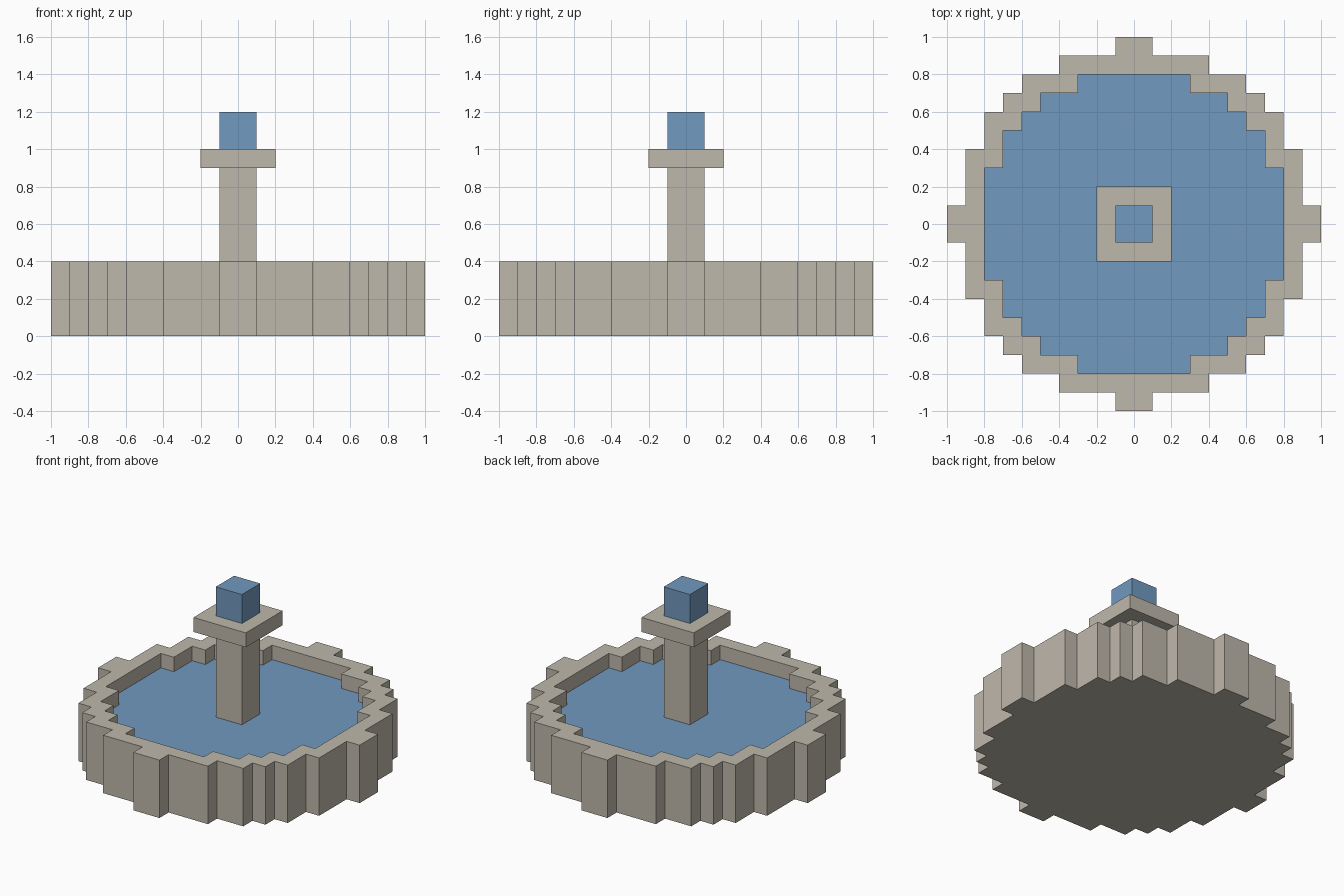
import bpy
import bmesh
from mathutils import Vector

cube = bpy.data.objects.get("Cube")
if cube:
    bpy.data.objects.remove(cube, do_unlink=True)


def make_material(name, rgb):
    mat = bpy.data.materials.new(name)
    mat.use_nodes = True
    mat.diffuse_color = (*rgb, 1)
    mat.node_tree.nodes["Principled BSDF"].inputs["Base Color"].default_value = (*rgb, 1)
    return mat


stone = make_material("pale stone", (0.52, 0.479, 0.407))
water = make_material("blue water", (0.165, 0.319, 0.52))


def stepped_outline(corners):
    """Counter-clockwise stepped ring from the outer corners of one quadrant."""
    quarter = []
    for i, (x, y) in enumerate(corners):
        quarter.append((x, y))
        if i + 1 < len(corners):
            quarter.append((corners[i + 1][0], y))
    ring = []
    for _ in range(4):
        ring += quarter
        quarter = [(-y, x) for x, y in quarter]
    return ring


def square(half):
    return stepped_outline([(half, half)])


def wall(bm, ring, low, high):
    """Upright wall facing outward, or inward when low is above high."""
    a = [bm.verts.new((x, y, low)) for x, y in ring]
    b = [bm.verts.new((x, y, high)) for x, y in ring]
    for i in range(len(ring)):
        j = (i + 1) % len(ring)
        bm.faces.new((a[i], a[j], b[j], b[i]))


def cap(bm, z, up, ring, hole=None):
    """Level face, with an optional hole."""
    edges = []
    for loop in filter(None, (ring, hole)):
        verts = [bm.verts.new((x, y, z)) for x, y in loop]
        edges += [bm.edges.new((v, verts[i - 1])) for i, v in enumerate(verts)]
    normal = Vector((0, 0, 1 if up else -1))
    filled = bmesh.ops.triangle_fill(bm, edges=edges, use_beauty=True, normal=normal)
    for face in filled["geom"]:
        if isinstance(face, bmesh.types.BMFace):
            face.normal_update()
            if face.normal.dot(normal) < 0:
                face.normal_flip()


def build(name, mat, walls=(), caps=()):
    bm = bmesh.new()
    for args in walls:
        wall(bm, *args)
    for args in caps:
        cap(bm, *args)
    bmesh.ops.remove_doubles(bm, verts=bm.verts, dist=0.0001)
    mesh = bpy.data.meshes.new(name)
    bm.to_mesh(mesh)
    bm.free()
    mesh.materials.append(mat)
    obj = bpy.data.objects.new(name, mesh)
    bpy.context.collection.objects.link(obj)


# Outlines of each part
outer = stepped_outline([(1, .1), (.9, .4), (.8, .6), (.7, .7), (.6, .8), (.4, .9), (.1, 1)])
inner = stepped_outline([(.8, .3), (.7, .5), (.6, .6), (.5, .7), (.3, .8)])
post, slab = square(.1), square(.2)
rim_z, water_z, slab_z, slab_top = .4, .3, .9, 1.0

# Basin with a stepped rim
build("basin", stone,
      walls=[(outer, 0, rim_z), (inner, rim_z, water_z)],
      caps=[(0, False, outer), (rim_z, True, outer, inner)])

# Water around the column
build("pool_water", water, caps=[(water_z, True, inner, post)])

# Column and the slab it carries
build("column", stone, walls=[(post, water_z, slab_z)])
build("column_slab", stone, walls=[(slab, slab_z, slab_top)],
      caps=[(slab_z, False, slab, post), (slab_top, True, slab, post)])

# Water block on top
build("water_spout", water, walls=[(post, slab_top, 1.2)], caps=[(1.2, True, post)])
